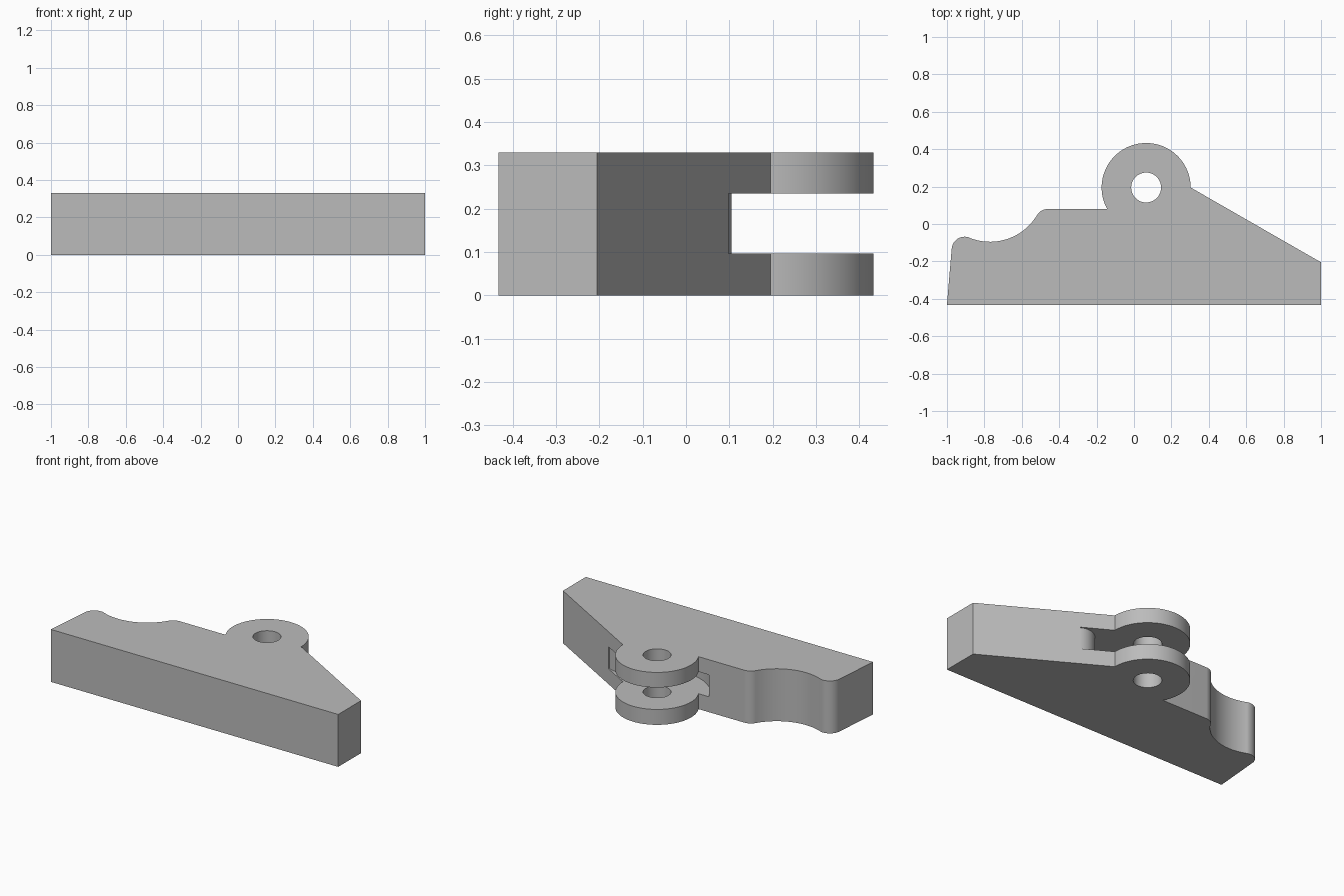
import bpy, bmesh
from math import radians, cos, sin

if "Cube" in bpy.data.objects:
    bpy.data.objects.remove(bpy.data.objects["Cube"], do_unlink=True)

HEIGHT = 0.33
PIVOT = (0.065, 0.195)


def arc(center, radius, start, end, steps=16):
    angles = [radians(start + (end - start) * i / steps) for i in range(steps + 1)]
    return [(center[0] + radius * cos(a), center[1] + radius * sin(a)) for a in angles]


def extrude_profile(name, points, low, high):
    bm = bmesh.new()
    face = bm.faces.new([bm.verts.new((x, y, low)) for x, y in points])
    result = bmesh.ops.extrude_face_region(bm, geom=[face])
    moved = [v for v in result["geom"] if isinstance(v, bmesh.types.BMVert)]
    bmesh.ops.translate(bm, verts=moved, vec=(0, 0, high - low))
    bmesh.ops.recalc_face_normals(bm, faces=bm.faces)
    mesh = bpy.data.meshes.new(name)
    bm.to_mesh(mesh)
    bm.free()
    obj = bpy.data.objects.new(name, mesh)
    bpy.context.collection.objects.link(obj)
    return obj


# Body outline: straight base, sloped shoulder, round lug, finger notch
outline = [(-1, -0.432), (1, -0.432), (1, -0.205)]
outline += arc(PIVOT, 0.238, 0, 208.9, 56)
outline += arc((-0.46, 0.011), 0.069, 90, 148.9)
outline += arc((-0.77, 0.198), 0.293, -31.1, -111.9, 28)[1:]
outline += arc((-0.905, -0.138), 0.07, 68.1, 175)[1:]
body = extrude_profile("bracket_body", outline, 0, HEIGHT)

# Pin hole through both lugs
hole = extrude_profile("pin_hole_cutter", arc(PIVOT, 0.08, 0, 352.5, 47), -0.1, HEIGHT + 0.1)

# Slot between the lugs, with a rounded lip on the sloped side
slot_outline = arc(PIVOT, 0.303, 180, 331.9, 40)
slot_outline += arc((0.42, 0.005), 0.1, 151.9, 60.3)[1:]
slot_outline += [(0.57, 0.27), (0.57, 0.6), (-0.238, 0.6)]
slot = extrude_profile("slot_cutter", slot_outline, 0.097, 0.235)

bpy.ops.object.select_all(action="DESELECT")
bpy.context.view_layer.objects.active = body
body.select_set(True)
for cutter in (slot, hole):
    mod = body.modifiers.new(cutter.name, "BOOLEAN")
    mod.operation = "DIFFERENCE"
    mod.solver = "EXACT"
    mod.object = cutter
    bpy.ops.object.modifier_apply(modifier=mod.name)
    bpy.data.objects.remove(cutter, do_unlink=True)

# Plain grey material and smooth curved walls
grey = bpy.data.materials.new("light_grey")
grey.use_nodes = True
color = (0.5, 0.5, 0.5, 1)
grey.diffuse_color = color
grey.node_tree.nodes["Principled BSDF"].inputs["Base Color"].default_value = color
body.data.materials.clear()
body.data.materials.append(grey)
bpy.ops.object.shade_smooth_by_angle(angle=radians(25))
